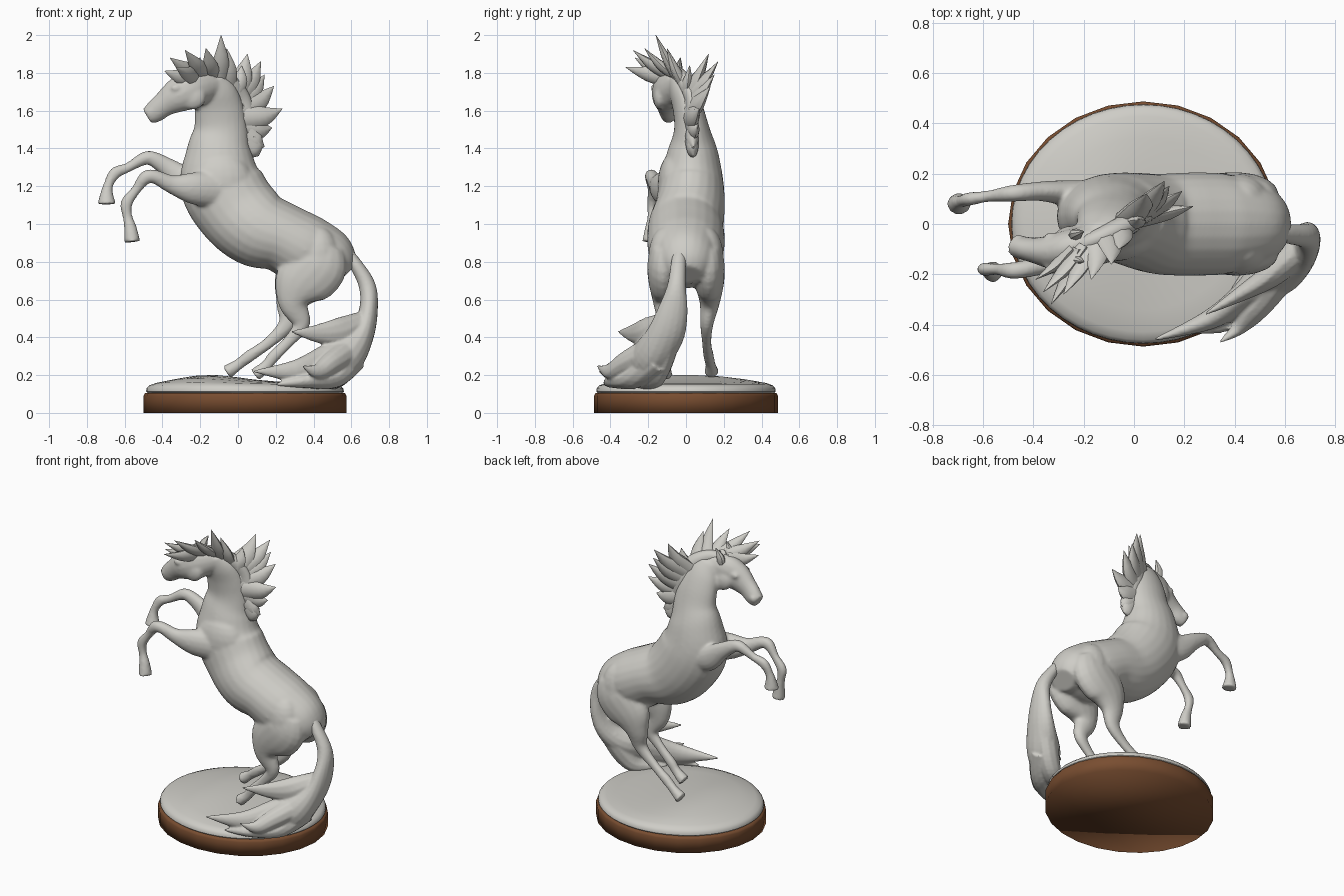
import bpy
import bmesh
import math
from mathutils import Vector, Matrix

starter = bpy.data.objects.get("Cube")
if starter:
    bpy.data.objects.remove(starter, do_unlink=True)

CM = 0.01  # stations are written in hundredths of a unit


def make_material(name, colour):
    mat = bpy.data.materials.new(name)
    mat.use_nodes = True
    mat.diffuse_color = colour
    mat.node_tree.nodes["Principled BSDF"].inputs["Base Color"].default_value = colour
    return mat


stone = make_material("pale stone", (0.62, 0.61, 0.57, 1))
wood = make_material("brown wood", (0.19, 0.075, 0.03, 1))


def finish(name, bm, material, voxel=0, smoothing=0, angle=40):
    """Turn a bmesh into a named object, optionally fused into one skin."""
    bmesh.ops.recalc_face_normals(bm, faces=bm.faces)
    mesh = bpy.data.meshes.new(name)
    bm.to_mesh(mesh)
    bm.free()
    obj = bpy.data.objects.new(name, mesh)
    bpy.context.scene.collection.objects.link(obj)
    mesh.materials.append(material)
    mesh.polygons.foreach_set("use_smooth", [True] * len(mesh.polygons))
    if voxel:
        fuse = obj.modifiers.new("fuse", "REMESH")
        fuse.mode = "VOXEL"
        fuse.voxel_size = voxel
        fuse.use_smooth_shade = True
        relax = obj.modifiers.new("relax", "SMOOTH")
        relax.iterations = smoothing
    else:
        mesh.set_sharp_from_angle(angle=math.radians(angle))
    return obj


def smooth_path(points, steps):
    """Catmull-Rom interpolation through stations of any dimension."""
    pts = [points[0]] + points + [points[-1]]
    path = []
    for a, b, c, d in zip(pts, pts[1:], pts[2:], pts[3:]):
        for i in range(steps):
            t = i / steps
            path.append(b + (c - a) * (t / 2) + (a * 2 - b * 5 + c * 4 - d) * (t * t / 2)
                        + (b * 3 - a - c * 3 + d) * (t ** 3 / 2))
    return path + [points[-1]]


def bridge(bm, rings):
    """Join successive rings with quads and cap both ends."""
    for low, high in zip(rings, rings[1:]):
        for k in range(len(low)):
            n = (k + 1) % len(low)
            bm.faces.new((low[k], low[n], high[n], high[k]))
    bm.faces.new(rings[0][::-1])
    bm.faces.new(rings[-1])


def loft(bm, stations, sides=16, steps=5):
    """Skin oval sections: x, y, z, half width across y, half depth."""
    path = smooth_path([Vector(s) * CM for s in stations], steps)
    centres = [Vector(p[:3]) for p in path]
    rings = []
    for i, p in enumerate(path):
        along = (centres[min(i + 1, len(path) - 1)] - centres[max(i - 1, 0)]).normalized()
        across = Vector((0, 1, 0))
        across = (across - along * across.dot(along)).normalized()
        deep = along.cross(across)
        width, depth = max(p[3], 0.001), max(p[4], 0.001)
        ring = []
        for k in range(sides):
            a = math.tau * k / sides
            ring.append(bm.verts.new(centres[i] + across * width * math.cos(a)
                                     + deep * depth * math.sin(a)))
        rings.append(ring)
    bridge(bm, rings)


def ellipsoid(bm, centre, size):
    place = Matrix.Translation(Vector(centre) * CM) @ Matrix.Diagonal((*(Vector(size) * CM), 1))
    bmesh.ops.create_uvsphere(bm, u_segments=20, v_segments=12, radius=1, matrix=place)


def lock(bm, base, tip, width=5.5, thick=3):
    """A pointed, slightly curved blade of hair."""
    base, tip = Vector(base), Vector(tip)
    middle = base.lerp(tip, 0.5) + Vector((1, 0, -1.5))
    loft(bm, [(*base, thick, width), (*middle, thick * 0.8, width * 0.75),
              (*tip, 0.1, 0.1)], sides=8, steps=4)


def disc(name, profile, sides, material, relief=None, angle=40):
    """Oval turned shape from (radius share, height) pairs."""
    bm = bmesh.new()
    rings = []
    for share, height in profile:
        ring = []
        for k in range(sides):
            a = math.tau * k / sides
            x, y = 0.037 + 0.537 * share * math.cos(a), 0.487 * share * math.sin(a)
            ring.append(bm.verts.new((x, y, height + (relief(x, y, share) if relief else 0))))
        rings.append(ring)
    bridge(bm, rings)
    return finish(name, bm, material, angle=angle)


# Plinth, softly shaded round its edges, and the uneven ground on it
disc("wooden_plinth", [(1, 0), (1, 0.09), (0.985, 0.105)], 24, wood, angle=120)


def mound(x, y, share):
    swell = 0.04 * math.exp(-(x + 0.16) ** 2 / 0.06 - y * y / 0.2)
    return swell * (1 - share ** 6)


disc("ground", [(0.95, 0.1), (0.975, 0.112), (0.972, 0.128), (0.945, 0.143), (0.88, 0.152),
                (0.7, 0.157), (0.5, 0.16), (0.3, 0.162), (0.1, 0.162), (0.02, 0.162)],
     48, stone, mound)

# Torso and neck
body = bmesh.new()
loft(body, [(57, 0, 73, 9, 7), (53, 0, 77, 14, 13), (47, 0, 81, 17, 17), (36, 0, 86, 20, 19),
            (23, 0, 93, 20.5, 18.5), (10, 0, 98, 20, 21), (-1, 2, 108, 18.5, 22),
            (-9, 3, 122, 17, 22), (-10, 3.5, 138, 13.5, 17.5), (-9, 3, 150, 9.5, 14.5),
            (-10, 1, 161, 8, 13), (-12, -2, 170, 7, 11), (-15, -5, 177, 5, 7)], sides=24)

# Head
loft(body, [(-13, -5, 175, 5, 7), (-23, -9, 172, 7.5, 10.5), (-31, -11, 168.5, 7.2, 9.5),
            (-39, -10.5, 163.5, 5.2, 6.8), (-44, -9.5, 159.5, 4.6, 6), (-48, -9, 157, 3.8, 4.5)])
for side in (-1, 1):
    ellipsoid(body, (-24, -9 + side * 5, 167), (7, 3.3, 6.5))      # cheek
    ellipsoid(body, (-33, -11 + side * 6, 172), (2.5, 1.8, 2))     # eye
    ellipsoid(body, (-46, -9 + side * 3.4, 159.5), (2, 1.6, 2))    # nostril
    ellipsoid(body, (-9, 2 + side * 8, 121), (17, 9, 17))          # shoulder
    ellipsoid(body, (42, side * 10, 82), (12, 10, 17))             # haunch

# Raised forelegs
loft(body, [(-13, 10, 120, 7, 10), (-25, 12, 121, 5.5, 8.5), (-36, 13, 129, 4, 5.5),
            (-45, 12.5, 134.5, 3.5, 4), (-50, 12, 134.5, 3.2, 3.5), (-58, 11, 130, 2.3, 2.6),
            (-65, 10, 127, 2.7, 3.2), (-68.5, 9, 121, 2.4, 2.6), (-69.5, 8.5, 116, 3.2, 3.5),
            (-69.5, 8, 110.5, 4.5, 5)])
loft(body, [(-10, -8, 118, 7, 10), (-24, -13, 119, 6, 8.5), (-35, -16, 121, 4, 5),
            (-44, -18, 125, 3.5, 3.7), (-49, -18.5, 124.5, 3.3, 3.6), (-54, -18, 118, 2.3, 2.6),
            (-59, -18, 111, 2.7, 3.2), (-58.5, -18, 104, 2.4, 2.6), (-57, -18.5, 98, 3.2, 3.4),
            (-56, -19, 90.5, 4.3, 4.3)])

# Hind legs: the left one reaches further forward
loft(body, [(45, 11, 88, 7, 11), (42, 12, 78, 8.5, 16), (32.5, 12.5, 68, 7.5, 14.5),
            (28, 12.5, 58, 5.3, 8.2), (26, 11, 47, 3.5, 4.7), (16, 11, 37, 2.5, 3.1),
            (6, 12, 30, 2.8, 3.2), (0, 13, 25.5, 2.7, 3), (-6, 13.5, 21.5, 4, 3.9)])
loft(body, [(45, -11, 88, 7, 11), (42, -12, 78, 8.5, 16), (33, -12, 68, 7.5, 14.5),
            (29.5, -12, 58, 5.3, 8.2), (33.5, -11, 47, 3.5, 4.7), (27, -11, 38, 2.5, 3.1),
            (19, -11, 30, 2.8, 3.2), (15, -11, 25, 2.7, 3), (9, -11, 20, 4, 3.7)])
finish("horse_body", body, stone, voxel=0.01, smoothing=6)

# Ears
ears = bmesh.new()
for side in (-1, 1):
    loft(ears, [(-23, -9 + side * 4, 176, 2, 2.5), (-23, -9 + side * 5, 182, 2.2, 2.6),
                (-20, -9 + side * 6, 188, 0.2, 0.2)], sides=8)
finish("ears", ears, stone)

# Forelock blown to the right, mane blown back to the left
mane = bmesh.new()
loft(mane, [(-24, -10, 178, 3, 2), (-15, -6, 180, 3.5, 4), (-5, -1, 175, 4, 5),
            (1, 3, 165, 3.5, 6), (4, 3, 153, 3, 5), (6, 3, 143, 1.5, 2)])
for base, tip in [
        ((-24, -10, 178), (-39, -22, 181)), ((-22, -10, 179), (-33, -32, 183)),
        ((-21, -9, 179), (-36, -27, 188)), ((-18, -8, 179), (-28, -28, 192)),
        ((-15, -6, 179), (-17, -22, 193)), ((-11, -4, 177), (-9, -16, 200)),
        ((-6, -2, 175), (-6, -10, 193)), ((-2, 0, 172), (2, 2, 184))]:
    lock(mane, base, tip)
for base, tip in [
        ((-2, 2, 171), (5, 12, 190)), ((-1, 2, 168), (12, 17, 186)),
        ((0, 2, 164), (14, 15, 179)), ((1, 2, 160), (19, 13, 173)),
        ((2, 2, 156), (23.5, 7, 161)), ((3, 3, 152), (18, 6, 151)),
        ((4, 3, 147), (14, 4, 141)), ((5, 3, 144), (11, 4, 136))]:
    lock(mane, base, tip, width=7, thick=3.5)
finish("mane", mane, stone, angle=60)

# Tail sweeping down and forward over the plinth edge
tail = bmesh.new()
loft(tail, [(55, -3, 87, 3.5, 3.5), (62, -4, 79, 4, 3.5), (68.5, -5, 67, 5, 4.5),
            (69, -7, 54, 8, 5), (65, -11, 41, 10, 7), (56, -19, 30, 10, 11),
            (45, -28, 25, 6, 10), (30, -38, 22, 4, 6), (8, -46, 22, 0.5, 0.5)])
for strand in [
        [(66, -10, 48, 6, 6), (55, -20, 43, 5, 8), (42, -28, 42, 3, 5), (28, -36, 43, 0.4, 0.4)],
        [(61, -15, 28, 7, 7), (51, -27, 19, 7, 6), (36, -38, 17, 5, 4), (20, -43, 15, 0.6, 0.6)],
        [(63, -9, 38, 6, 7), (56, -14, 24, 6, 7), (49, -20, 17, 6, 5), (36, -31, 15, 0.6, 0.6)],
        [(60, -20, 34, 5, 7), (50, -32, 27, 5, 6), (42, -41, 22, 3, 4), (34, -47, 25, 0.4, 0.4)]]:
    loft(tail, strand, sides=10)
finish("tail", tail, stone, voxel=0.008, smoothing=2)
